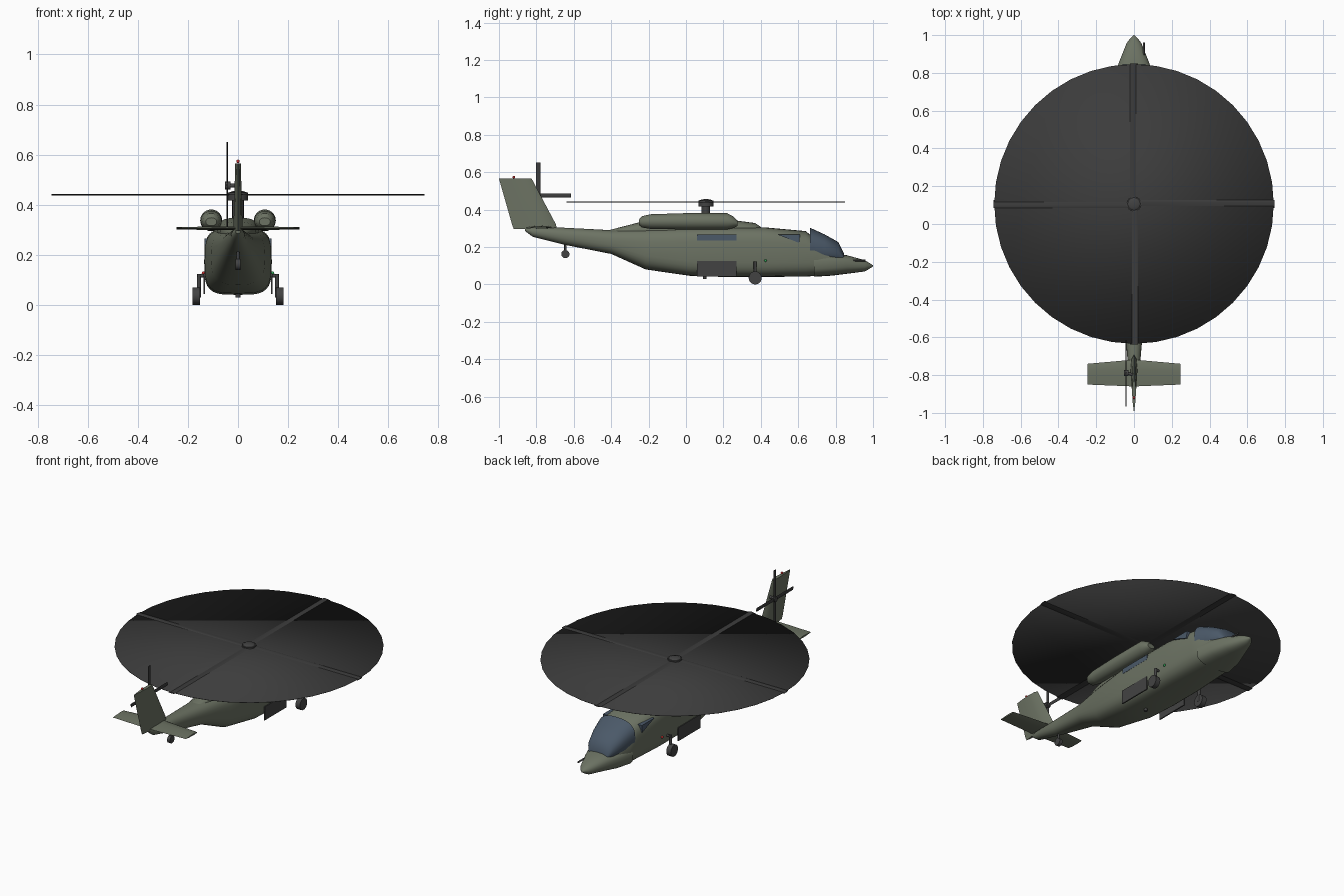
import bpy, bmesh
from math import sin, cos, pi, radians
from mathutils import Vector, Matrix

if "Cube" in bpy.data.objects:
    bpy.data.objects.remove(bpy.data.objects["Cube"])


def material(name, r, g, b):
    m = bpy.data.materials.new(name)
    m.diffuse_color = (r, g, b, 1)
    m.use_nodes = True
    m.node_tree.nodes["Principled BSDF"].inputs["Base Color"].default_value = m.diffuse_color
    return m


OLIVE = material("olive", 0.15, 0.17, 0.125)
DARK = material("dark_grey", 0.055, 0.055, 0.055)
BLADE = material("blade_grey", 0.045, 0.045, 0.045)
GLASS = material("glass", 0.07, 0.10, 0.14)
RED = material("red_light", 0.6, 0.03, 0.03)
GREEN = material("green_light", 0.03, 0.4, 0.1)


def finish(name, bm, mat, angle=40):
    bmesh.ops.recalc_face_normals(bm, faces=bm.faces)
    me = bpy.data.meshes.new(name)
    bm.to_mesh(me)
    bm.free()
    ob = bpy.data.objects.new(name, me)
    bpy.context.collection.objects.link(ob)
    me.materials.append(mat)
    bpy.ops.object.select_all(action='DESELECT')
    ob.select_set(True)
    bpy.context.view_layer.objects.active = ob
    if angle:
        bpy.ops.object.shade_smooth_by_angle(angle=radians(angle))
    return ob


def skin(bm, rings):
    """Join equal-length vertex rings and cap both ends."""
    rings = [[bm.verts.new(p) for p in r] for r in rings]
    n = len(rings[0])
    for a, b in zip(rings, rings[1:]):
        for i in range(n):
            bm.faces.new((a[i], a[(i + 1) % n], b[(i + 1) % n], b[i]))
    bm.faces.new(rings[0])
    bm.faces.new(rings[-1])


def loft(name, sections, mat, x=0, n=32):
    """Sections: (y, half width, bottom z, top z, squareness)."""
    bm, rings = bmesh.new(), []
    for y, w, zb, zt, e in sections:
        ring = []
        for i in range(n):
            c, s = cos(2 * pi * i / n), sin(2 * pi * i / n)
            px = abs(c) ** (2 / e) * (1 if c > 0 else -1)
            pz = abs(s) ** (2 / e) * (1 if s > 0 else -1)
            ring.append((x + w * px, y, (zb + zt) / 2 + (zt - zb) / 2 * pz))
        rings.append(ring)
    skin(bm, rings)
    return finish(name, bm, mat, 35)


def rod(name, a, b, r, mat, r2=None, n=16):
    a, b = Vector(a), Vector(b)
    bm = bmesh.new()
    rot = (b - a).to_track_quat('Z', 'Y').to_matrix().to_4x4()
    bmesh.ops.create_cone(bm, cap_ends=True, segments=n, radius1=r,
                          radius2=r if r2 is None else r2, depth=(b - a).length,
                          matrix=Matrix.Translation((a + b) / 2) @ rot)
    return finish(name, bm, mat)


def ball(name, c, r, mat, flat=1):
    bm = bmesh.new()
    bmesh.ops.create_uvsphere(bm, u_segments=16, v_segments=8, radius=r,
                              matrix=Matrix.Translation(c) @ Matrix.Diagonal((1, 1, flat, 1)))
    return finish(name, bm, mat)


def side_plate(name, pts, x0, x1, mat):
    """Extrude a (y, z) outline between two x positions."""
    bm = bmesh.new()
    skin(bm, [[(x, y, z) for y, z in pts] for x in (x0, x1)])
    return finish(name, bm, mat, 0)


def foil(y0, y1, t):
    """Thin airfoil outline from trailing y0 to leading y1: (y, offset)."""
    c = y1 - y0
    up = [(y0 + c * f, t * h) for f, h in ((0.3, 0.6), (0.65, 1), (0.9, 0.7))]
    return [(y0, 0)] + up + [(y1, 0)] + [(y, -h) for y, h in reversed(up)]


# fuselage with tail boom
loft("fuselage", [
    (-0.86, 0.010, 0.285, 0.302, 2), (-0.82, 0.026, 0.255, 0.305, 2),
    (-0.65, 0.040, 0.212, 0.303, 2.2), (-0.40, 0.070, 0.163, 0.290, 2.5),
    (-0.215, 0.108, 0.080, 0.300, 3), (0.02, 0.133, 0.046, 0.305, 3.6),
    (0.20, 0.135, 0.040, 0.307, 3.8), (0.42, 0.135, 0.040, 0.305, 3.8),
    (0.64, 0.126, 0.042, 0.285, 3.4), (0.70, 0.118, 0.046, 0.235, 3),
    (0.84, 0.078, 0.060, 0.150, 2.6)], OLIVE)
# nose cone
loft("nose_cone", [
    (0.685, 0.124, 0.041, 0.166, 3), (0.78, 0.107, 0.047, 0.165, 2.8),
    (0.86, 0.078, 0.057, 0.156, 2.5), (0.955, 0.040, 0.069, 0.130, 2.2),
    (0.975, 0.026, 0.080, 0.118, 2), (1.0, 0.003, 0.096, 0.102, 2)], OLIVE)
# windscreen
loft("windscreen", [
    (0.663, 0.124, 0.115, 0.303, 2.6), (0.74, 0.110, 0.11, 0.268, 2.5),
    (0.815, 0.086, 0.11, 0.226, 2.3), (0.845, 0.062, 0.11, 0.166, 2)], GLASS)
# rotor fairing on the roof
loft("roof_fairing", [
    (-0.42, 0.03, 0.24, 0.288, 2.4), (-0.25, 0.07, 0.24, 0.332, 2.6),
    (-0.10, 0.085, 0.24, 0.348, 2.8), (0.22, 0.085, 0.24, 0.348, 2.8),
    (0.37, 0.07, 0.24, 0.328, 2.6), (0.40, 0.055, 0.24, 0.308, 2.4)], OLIVE)
# tail fin
bm = bmesh.new()
skin(bm, [[(o, y, z) for y, o in foil(y0, y1, t)] for z, y0, y1, t in
          ((0.295, -0.92, -0.69, 0.018), (0.32, -0.93, -0.695, 0.018), (0.565, -1.0, -0.825, 0.011))])
finish("tail_fin", bm, OLIVE)
# horizontal stabilizer
bm = bmesh.new()
skin(bm, [[(x, y, 0.306 + o) for y, o in foil(y0, y1, t)] for x, y0, y1, t in
          ((-0.245, -0.85, -0.74, 0.005), (0, -0.86, -0.718, 0.008), (0.245, -0.85, -0.74, 0.005))])
finish("stabilizer", bm, OLIVE)

# parts on both sides
for s, side in ((1, "right"), (-1, "left")):
    loft(side + "_engine", [
        (-0.25, 0.022, 0.316, 0.348, 2), (-0.235, 0.034, 0.304, 0.365, 2),
        (-0.19, 0.042, 0.297, 0.375, 2), (0.0, 0.044, 0.294, 0.381, 2),
        (0.22, 0.044, 0.294, 0.381, 2), (0.255, 0.036, 0.302, 0.362, 2),
        (0.275, 0.024, 0.312, 0.340, 2)], OLIVE, x=s * 0.107, n=24)
    side_plate(side + "_door", [(0.06, 0.043), (0.27, 0.043), (0.27, 0.125), (0.06, 0.125)],
               s * 0.131, s * 0.138, DARK)
    side_plate(side + "_cabin_window", [(0.06, 0.235), (0.27, 0.235), (0.27, 0.266), (0.06, 0.266)],
               s * 0.115, s * 0.133, GLASS)
    side_plate(side + "_cockpit_window", [(0.49, 0.266), (0.605, 0.222), (0.61, 0.266)],
               s * 0.10, s * 0.131, GLASS)
    # main landing gear
    rod(side + "_gear_arm", (s * 0.12, 0.37, 0.116), (s * 0.161, 0.37, 0.116), 0.007, DARK)
    rod(side + "_gear_strut", (s * 0.156, 0.37, 0.03), (s * 0.156, 0.37, 0.123), 0.008, DARK)
    rod(side + "_wheel", (s * 0.151, 0.37, 0.035), (s * 0.181, 0.37, 0.035), 0.035, DARK, n=24)
    ball(side + "_light", (s * 0.138, 0.425, 0.127), 0.007, GREEN if s > 0 else RED)

# tail wheel, beacon, probe and belly aerial
rod("tail_gear_strut", (0, -0.645, 0.16), (0, -0.645, 0.225), 0.006, DARK)
rod("tail_wheel", (-0.01, -0.645, 0.162), (0.01, -0.645, 0.162), 0.022, DARK, n=20)
ball("beacon", (0, -0.92, 0.573), 0.007, RED)
rod("probe", (0.052, 0.89, 0.128), (0.052, 0.96, 0.128), 0.005, DARK)
rod("belly_aerial", (0, 0.10, 0.03), (0, 0.10, 0.05), 0.01, DARK)

# main rotor
ROTOR = Vector((0, 0.106, 0.44))
rod("rotor_mast", (0, 0.106, 0.33), (0, 0.106, 0.42), 0.023, DARK)
rod("rotor_hub", (0, 0.106, 0.416), (0, 0.106, 0.449), 0.04, DARK, n=24)
ball("rotor_cap", (0, 0.106, 0.446), 0.036, DARK, 0.28)
bm = bmesh.new()
bmesh.ops.create_cone(bm, cap_ends=True, segments=40, radius1=0.74, radius2=0.74,
                      depth=0.002, matrix=Matrix.Translation(ROTOR))
finish("rotor_disc", bm, BLADE, 180)
for k in range(4):
    bm = bmesh.new()
    spin = Matrix.Translation(ROTOR) @ Matrix.Rotation(k * pi / 2, 4, 'Z')
    skin(bm, [[spin @ Vector((x, y, o + y * 0.06)) for y, o in foil(-0.022, 0.022, 0.003)]
              for x in (0.03, 0.745)])
    finish("rotor_blade_%d" % (k + 1), bm, BLADE)

# tail rotor
rod("tail_rotor_hub", (-0.052, -0.79, 0.476), (-0.03, -0.79, 0.476), 0.016, DARK)
rod("tail_rotor_shaft", (-0.035, -0.79, 0.476), (0, -0.80, 0.476), 0.008, DARK)
for k in range(4):
    bm = bmesh.new()
    spin = Matrix.Translation((-0.043, -0.79, 0.476)) @ Matrix.Rotation(k * pi / 2, 4, 'X')
    skin(bm, [[spin @ Vector((o, y, z)) for y, o in foil(-0.011, 0.011, 0.0025)]
              for z in (0.01, 0.175)])
    finish("tail_rotor_blade_%d" % (k + 1), bm, BLADE)
